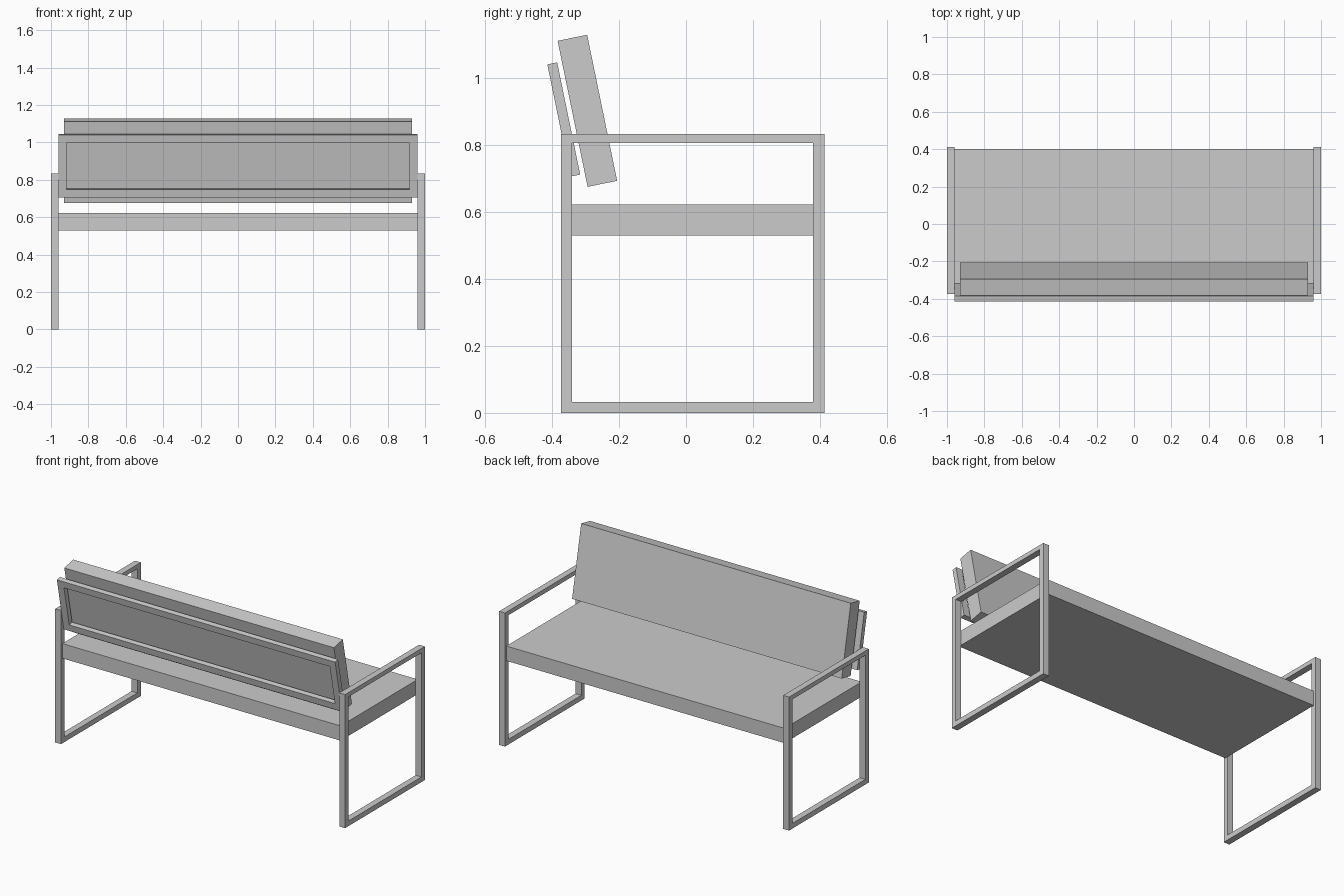
import bpy, bmesh
from math import radians
from mathutils import Matrix, Vector

if "Cube" in bpy.data.objects:
    bpy.data.objects.remove(bpy.data.objects["Cube"])

TILT = radians(11.6)


def make(name, bm):
    bmesh.ops.recalc_face_normals(bm, faces=bm.faces)
    me = bpy.data.meshes.new(name)
    bm.to_mesh(me)
    bm.free()
    ob = bpy.data.objects.new(name, me)
    bpy.context.collection.objects.link(ob)
    return ob


def box(name, size, loc, tilt=0):
    bm = bmesh.new()
    bmesh.ops.create_cube(bm, size=1)
    bmesh.ops.scale(bm, vec=size, verts=bm.verts)
    ob = make(name, bm)
    ob.location, ob.rotation_euler.x = loc, tilt
    return ob


def frame(name, outer, inner, origin, u, v, depth):
    """Rectangular ring in the u-v plane; rects are (u0, u1, v0, v1)."""
    origin, u, v, depth = map(Vector, (origin, u, v, depth))
    bm = bmesh.new()
    rings = []
    for a0, a1, b0, b1 in (outer, inner):
        pts = ((a0, b0), (a1, b0), (a1, b1), (a0, b1))
        rings.append([bm.verts.new(origin + u * a + v * b) for a, b in pts])
    o, i = rings
    faces = [bm.faces.new((o[k], o[(k + 1) % 4], i[(k + 1) % 4], i[k])) for k in range(4)]
    ext = bmesh.ops.extrude_face_region(bm, geom=faces, use_keep_orig=True)["geom"]
    bmesh.ops.translate(bm, vec=depth, verts=[g for g in ext if isinstance(g, bmesh.types.BMVert)])
    return make(name, bm)


# Side leg frames with armrests, mirrored across x
legs = frame("leg_frames", (-0.373, 0.413, 0, 0.833), (-0.34, 0.379, 0.032, 0.806),
             (0.96, 0, 0), (0, 1, 0), (0, 0, 1), (0.04, 0, 0))
legs.modifiers.new("mirror", 'MIRROR').use_axis[0] = True

# Seat slab
box("seat", (1.92, 0.76, 0.092), (0, 0.02, 0.576))

# Tilted back cushion
box("back_cushion", (1.86, 0.09, 0.445), (0, -0.2945, 0.902), TILT)

# Tilted open frame behind the cushion
rot = Matrix.Rotation(TILT, 3, 'X')
frame("back_frame", (-0.96, 0.96, -0.171, 0.171), (-0.917, 0.917, -0.128, 0.128),
      Vector((0, -0.365, 0.876)) - rot @ Vector((0, 0.015, 0)),
      (1, 0, 0), rot @ Vector((0, 0, 1)), rot @ Vector((0, 0.03, 0)))
